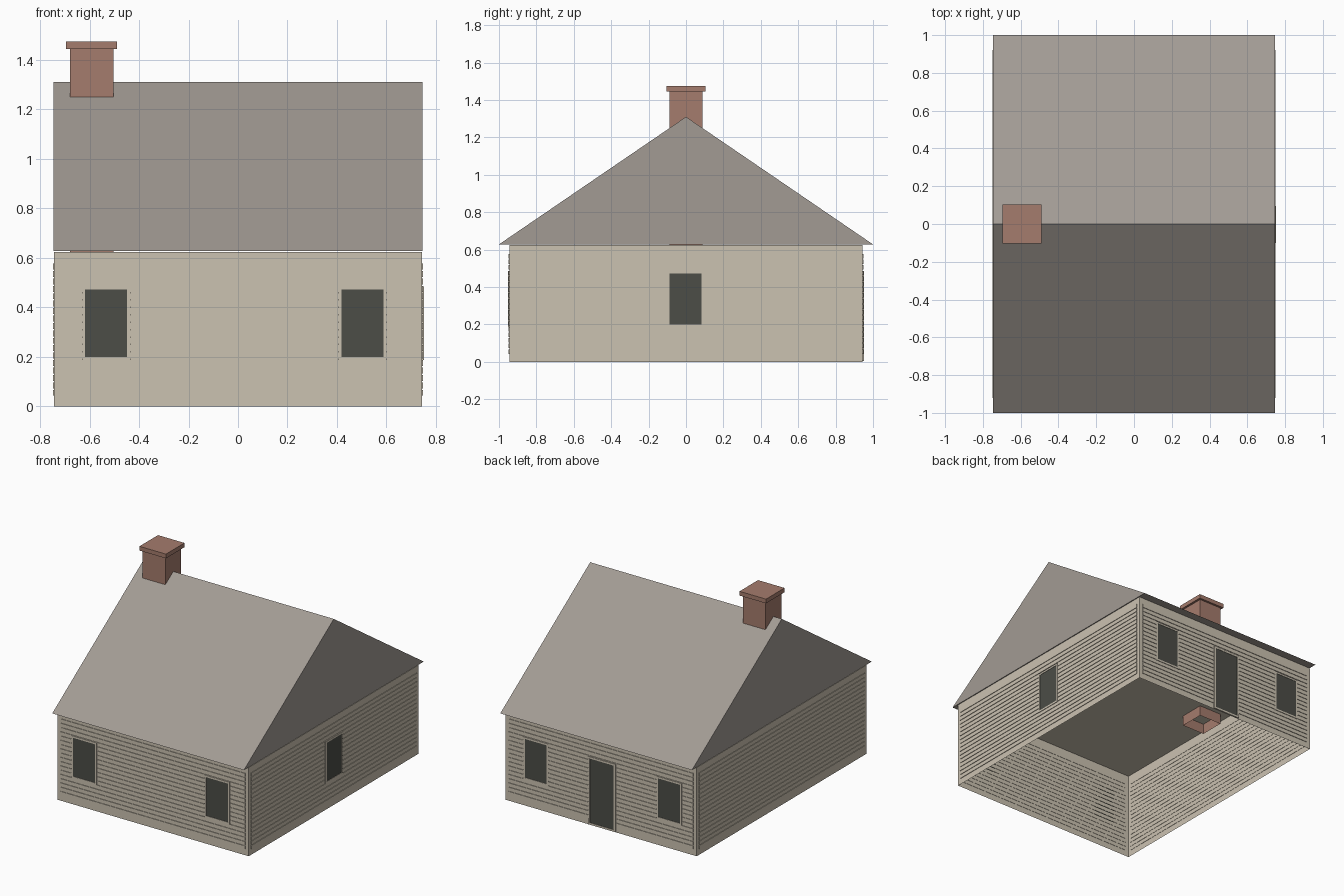
import bpy, bmesh, math
from mathutils import Matrix, Vector

cube = bpy.data.objects.get("Cube")
if cube:
    bpy.data.objects.remove(cube, do_unlink=True)


def material(name, rgb):
    """Flat material from an sRGB colour given in 0-255."""
    lin = [((c / 255 + 0.055) / 1.055) ** 2.4 for c in rgb] + [1]
    m = bpy.data.materials.new(name)
    m.use_nodes = True
    m.diffuse_color = lin
    bsdf = m.node_tree.nodes["Principled BSDF"]
    bsdf.inputs["Base Color"].default_value = lin
    bsdf.inputs["Roughness"].default_value = 0.9
    return m


CREAM = material("cream_siding", (203, 194, 177))
ROOF = material("grey_shingle", (162, 155, 148))
BRICK = material("red_brick", (165, 124, 109))
DARK = material("dark_opening", (76, 77, 71))


def box(bm, lo, hi, open_bottom=False):
    """Axis-aligned box between two corners."""
    lo, hi = Vector(lo), Vector(hi)
    mat = Matrix.Translation((lo + hi) / 2) @ Matrix.Diagonal((*(hi - lo), 1))
    verts = bmesh.ops.create_cube(bm, size=1, matrix=mat)["verts"]
    if open_bottom:
        faces = {f for v in verts for f in v.link_faces}
        low = [f for f in faces if f.calc_center_median().z < lo.z + 1e-4]
        bmesh.ops.delete(bm, geom=low, context='FACES_ONLY')


def finish(bm, name, mat, turn=0):
    """Turn the bmesh about z and make it an object."""
    bm.transform(Matrix.Rotation(math.radians(turn), 4, 'Z'))
    me = bpy.data.meshes.new(name)
    bm.to_mesh(me)
    bm.free()
    me.materials.append(mat)
    ob = bpy.data.objects.new(name, me)
    bpy.context.collection.objects.link(ob)


WX, WY, EAVE, RIDGE = 0.744, 0.944, 0.628, 1.31

# House shell, open underneath
bm = bmesh.new()
box(bm, (-WX, -WY, 0), (WX, WY, EAVE - 0.004), open_bottom=True)
finish(bm, "wall_shell", CREAM)

# Gabled roof: triangle profile swept along x
bm = bmesh.new()
tri = [bm.verts.new((-0.746, y, z)) for y, z in ((-1, EAVE), (1, EAVE), (0, RIDGE))]
gable = bm.faces.new(tri)
out = bmesh.ops.extrude_face_region(bm, geom=[gable], use_keep_orig=True)["geom"]
bmesh.ops.translate(bm, verts=[v for v in out if isinstance(v, bmesh.types.BMVert)],
                    vec=(1.492, 0, 0))
bmesh.ops.recalc_face_normals(bm, faces=bm.faces[:])
finish(bm, "gable_roof", ROOF)


def siding(name, turn, dist, half):
    """Horizontal boards with narrow gaps on one wall."""
    bm = bmesh.new()
    for i in range(18):
        z = 0.04 + i * 0.03
        box(bm, (-half, -dist - 0.004, z + 0.003), (half, -dist + 0.002, z + 0.027))
    finish(bm, name + "_siding", CREAM, turn)


def opening(name, turn, dist, u, half, z0, z1):
    """Dark plate with a thin raised frame around it."""
    t = 0.013
    bm = bmesh.new()
    box(bm, (u - half + t, -dist - 0.0055, z0 + t), (u + half - t, -dist, z1 - t))
    finish(bm, name + "_panel", DARK, turn)
    bm = bmesh.new()
    for s in (-1, 1):
        a, b = sorted((u + s * half, u + s * (half - t)))
        box(bm, (a, -dist - 0.008, z0), (b, -dist, z1))
    for z in (z0, z1 - t):
        box(bm, (u - half + t, -dist - 0.008, z), (u + half - t, -dist, z + t))
    finish(bm, name + "_frame", CREAM, turn)


# Board siding on the four walls
for name, turn in (("front", 0), ("left", 90), ("back", 180), ("right", 270)):
    long_wall = turn % 180 == 90
    siding(name, turn, WX if long_wall else WY, 0.92 if long_wall else 0.718)

# Windows and door
for name, turn, dist, u in (("front_window_a", 0, WY, -0.533),
                            ("front_window_b", 0, WY, 0.503),
                            ("side_window", 90, WX, -0.002),
                            ("back_window_a", 180, WY, -0.503),
                            ("back_window_b", 180, WY, 0.533)):
    opening(name, turn, dist, u, 0.098, 0.187, 0.485)
opening("back_door", 180, WY, 0.01, 0.107, 0.004, 0.482)

# Chimney stack, open below, with a wider cap
CX = -0.592
bm = bmesh.new()
box(bm, (CX - 0.088, -0.088, 0.55), (CX + 0.088, 0.088, 1.445), open_bottom=True)
finish(bm, "chimney_stack", BRICK)
bm = bmesh.new()
box(bm, (CX - 0.103, -0.103, 1.445), (CX + 0.103, 0.103, 1.475))
finish(bm, "chimney_cap", BRICK)
